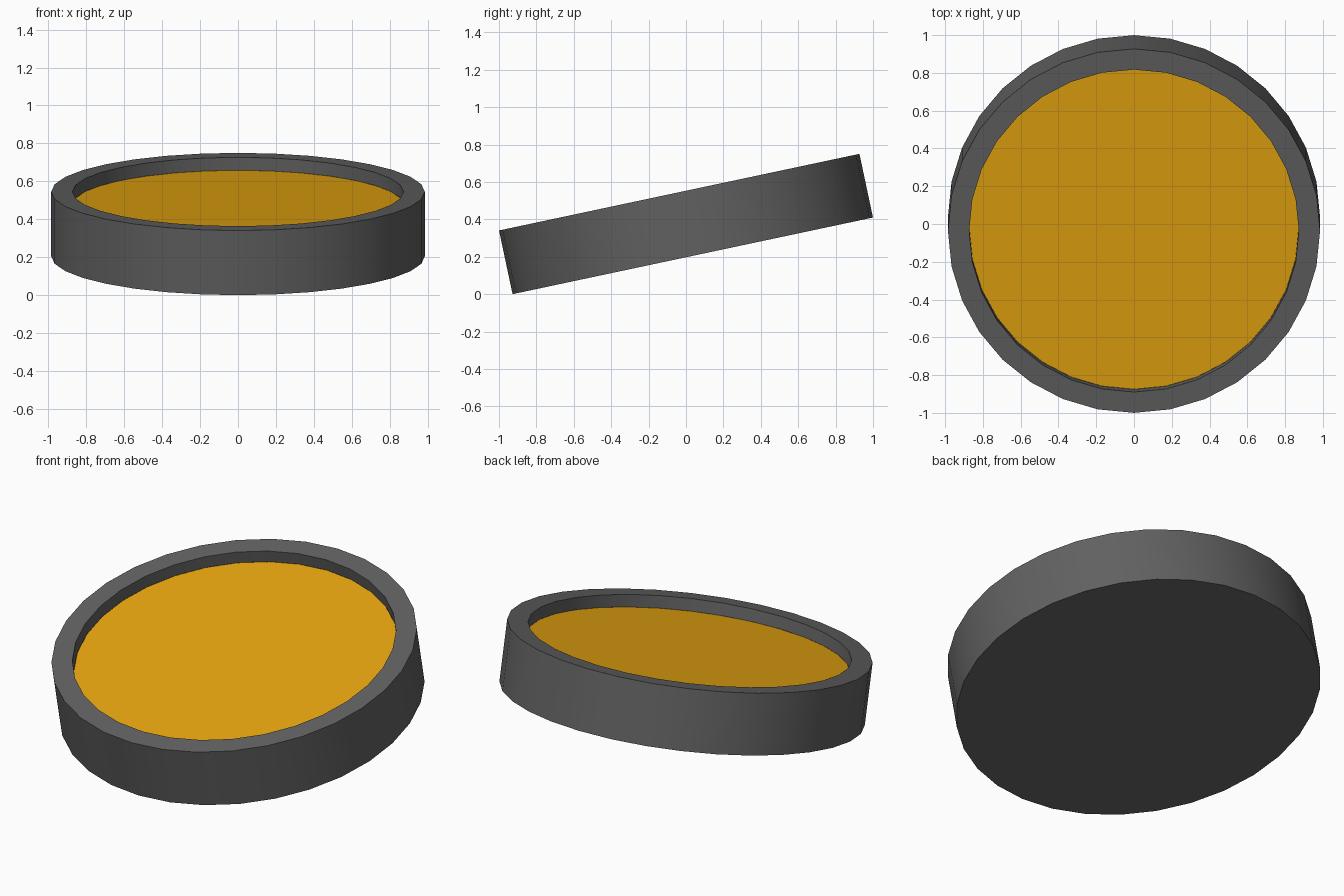
import bpy, bmesh, math
from mathutils import Matrix

if "Cube" in bpy.data.objects:
    bpy.data.objects.remove(bpy.data.objects["Cube"])

SIDES, RADIUS, INNER, HEIGHT, DEPTH = 32, 0.985, 0.872, 0.348, 0.07
TILT = Matrix.Translation((0, 0, 0.375)) @ Matrix.Rotation(math.radians(12), 4, 'X')


def material(name, color):
    mat = bpy.data.materials.new(name)
    mat.diffuse_color = (*color, 1)
    mat.use_nodes = True
    mat.node_tree.nodes["Principled BSDF"].inputs["Base Color"].default_value = mat.diffuse_color
    return mat


def add_object(name, bm, mat):
    bmesh.ops.transform(bm, matrix=TILT, verts=bm.verts)
    mesh = bpy.data.meshes.new(name)
    bm.to_mesh(mesh)
    bm.free()
    mesh.materials.append(mat)
    obj = bpy.data.objects.new(name, mesh)
    bpy.context.collection.objects.link(obj)
    bpy.ops.object.select_all(action='DESELECT')
    obj.select_set(True)
    bpy.context.view_layer.objects.active = obj
    bpy.ops.object.shade_smooth_by_angle(angle=math.radians(30))
    return obj


# Housing: cylinder whose top is inset into a rim, leaving a recess
bm = bmesh.new()
bmesh.ops.create_cone(bm, cap_ends=True, segments=SIDES,
                      radius1=RADIUS, radius2=RADIUS, depth=HEIGHT)
top = max(bm.faces, key=lambda f: f.calc_center_median().z)
apothem = math.cos(math.pi / SIDES)
bmesh.ops.inset_region(bm, faces=[top], thickness=(RADIUS - INNER) * apothem)
wall = bmesh.ops.extrude_discrete_faces(bm, faces=[top])
floor = wall['faces'][0]
bmesh.ops.translate(bm, verts=floor.verts, vec=(0, 0, -DEPTH))
# The recess floor is supplied by the coloured panel
bmesh.ops.delete(bm, geom=[floor], context='FACES_ONLY')
add_object("housing", bm, material("dark_grey", (0.12, 0.12, 0.12)))

# Panel: amber disc at the bottom of the recess
bm = bmesh.new()
bmesh.ops.create_circle(bm, cap_ends=True, segments=SIDES, radius=INNER)
bmesh.ops.translate(bm, verts=bm.verts, vec=(0, 0, HEIGHT / 2 - DEPTH))
for face in bm.faces:
    if face.normal.z < 0:
        face.normal_flip()
add_object("amber_panel", bm, material("amber", (0.8, 0.38, 0.005)))
